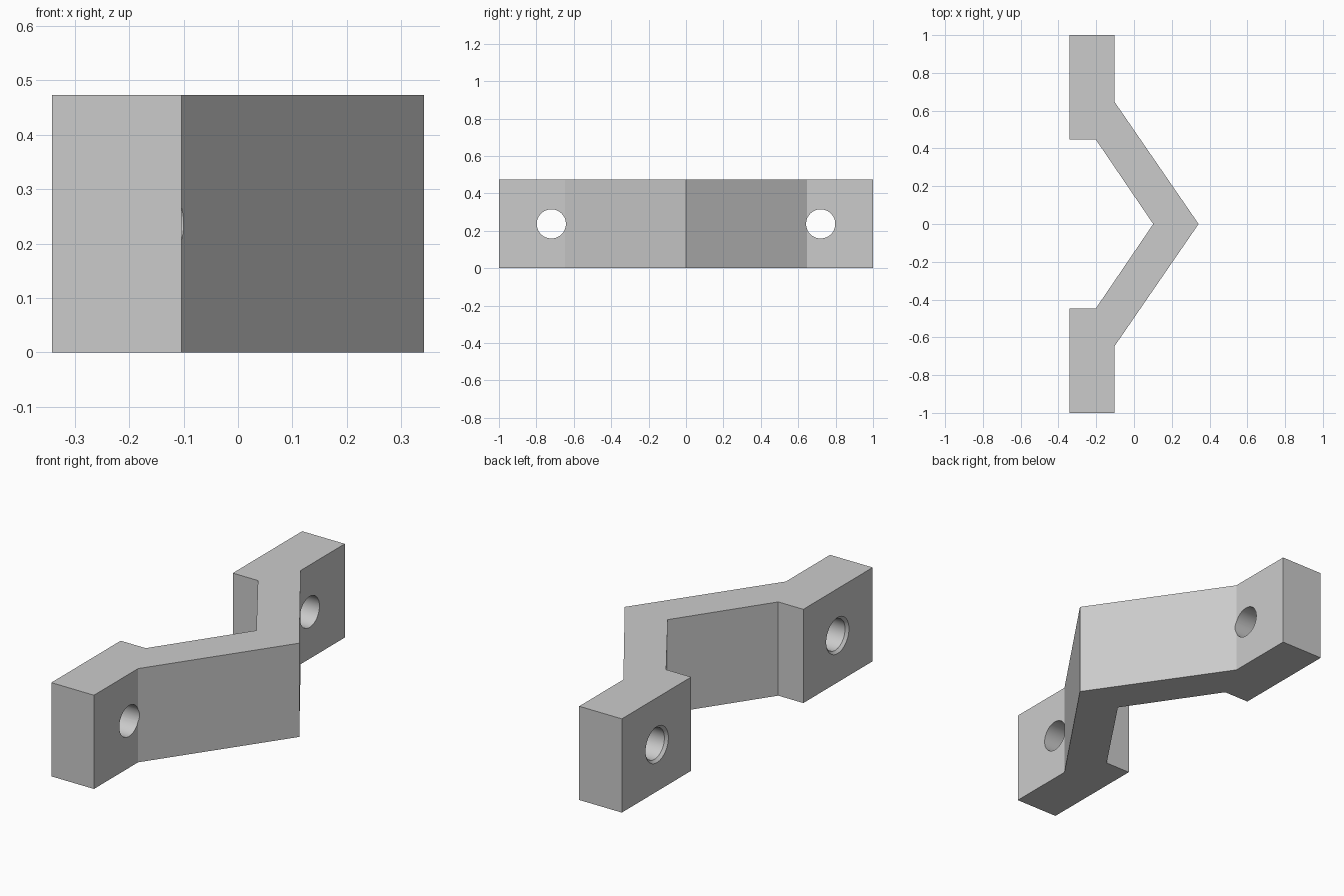
import bpy, bmesh, math
from mathutils import Vector

cube = bpy.data.objects.get("Cube")
if cube:
    bpy.data.objects.remove(cube, do_unlink=True)

HEIGHT = 0.473
HOLE_Y = 0.72

grey = bpy.data.materials.new("light grey")
grey.use_nodes = True
colour = (0.6, 0.6, 0.6, 1)
grey.diffuse_color = colour
grey.node_tree.nodes["Principled BSDF"].inputs["Base Color"].default_value = colour


def make_object(name, bm):
    bmesh.ops.recalc_face_normals(bm, faces=bm.faces)
    mesh = bpy.data.meshes.new(name)
    bm.to_mesh(mesh)
    bm.free()
    mesh.materials.append(grey)
    obj = bpy.data.objects.new(name, mesh)
    bpy.context.collection.objects.link(obj)
    return obj


# Bracket body: half the plan outline, mirrored over y and extruded upwards
half = [(0.342, 0), (-0.104, 0.648), (-0.104, 1), (-0.342, 1),
        (-0.342, 0.447), (-0.202, 0.447), (0.102, 0)]
outline = half + [(x, -y) for x, y in reversed(half[1:-1])]
bm = bmesh.new()
base = bm.faces.new([bm.verts.new((x, y, 0)) for x, y in outline])
top = bmesh.ops.extrude_face_region(bm, geom=[base])
bmesh.ops.translate(bm, vec=(0, 0, HEIGHT),
                    verts=[v for v in top["geom"] if isinstance(v, bmesh.types.BMVert)])
bracket = make_object("angled_bracket", bm)


# Bolt hole cutter: turned profile with a chamfered mouth at the mounting face
def hole_cutter(y, sides=48):
    bm = bmesh.new()
    rings = []
    for x, r in [(-0.362, 0.111), (-0.329, 0.078), (0.05, 0.078)]:
        angles = [2 * math.pi * i / sides for i in range(sides)]
        rings.append([bm.verts.new((x, y + r * math.cos(a), HEIGHT / 2 + r * math.sin(a)))
                      for a in angles])
    for a, b in zip(rings, rings[1:]):
        for i in range(sides):
            j = (i + 1) % sides
            bm.faces.new((a[i], a[j], b[j], b[i]))
    bm.faces.new(rings[0])
    bm.faces.new(rings[-1])
    cutter = make_object("hole_cutter", bm)
    cutter.hide_render = True
    return cutter


# Cut both holes
bpy.context.view_layer.objects.active = bracket
for side in (-1, 1):
    cutter = hole_cutter(side * HOLE_Y)
    cut = bracket.modifiers.new("bolt_hole", 'BOOLEAN')
    cut.operation = 'DIFFERENCE'
    cut.solver = 'EXACT'
    cut.object = cutter
    bpy.ops.object.modifier_apply(modifier=cut.name)
    bpy.data.objects.remove(cutter, do_unlink=True)

# Round hole walls, crisp edges elsewhere
bpy.ops.object.select_all(action='DESELECT')
bracket.select_set(True)
bpy.ops.object.shade_smooth_by_angle(angle=math.radians(25))
